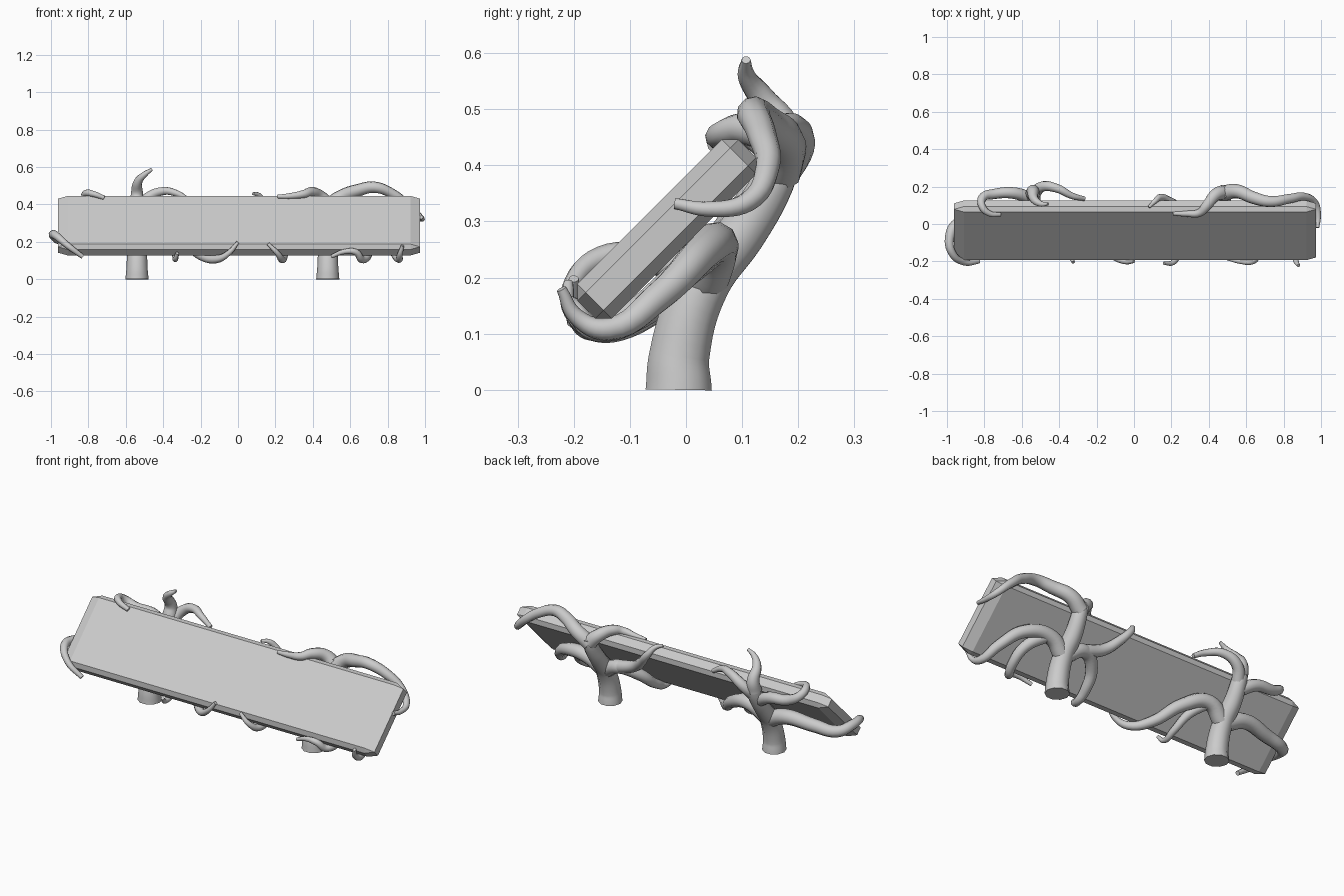
import bpy, math, bmesh
from mathutils import Matrix


def board():
    # tilted plate with chamfered edges (chamfer stretched along the length)
    bm = bmesh.new()
    bmesh.ops.create_cube(bm, size=2, matrix=Matrix.Diagonal((0.387, 0.203, 0.0435, 1)))
    bmesh.ops.bevel(bm, geom=bm.edges[:], offset=0.021, offset_type='OFFSET',
                    segments=1, affect='EDGES')
    bm.transform(Matrix.Translation((0.006, -0.034, 0.2865))
                 @ Matrix.Rotation(math.radians(45), 4, 'X')
                 @ Matrix.Diagonal((2.5, 1, 1, 1)))
    me = bpy.data.meshes.new("sign_board")
    bm.to_mesh(me)
    bm.free()
    bpy.context.collection.objects.link(bpy.data.objects.new("sign_board", me))


def tree(name, limbs):
    # each limb: start radius, end radius, path points
    cu = bpy.data.curves.new(name, 'CURVE')
    cu.dimensions = '3D'
    cu.bevel_depth = 1
    cu.bevel_resolution = 3
    cu.resolution_u = 6
    cu.use_fill_caps = True
    for r0, r1, pts in limbs:
        sp = cu.splines.new('BEZIER')
        sp.bezier_points.add(len(pts) - 1)
        for i, (bp, p) in enumerate(zip(sp.bezier_points, pts)):
            bp.co = p
            bp.handle_left_type = bp.handle_right_type = 'AUTO'
            bp.radius = r0 + (r1 - r0) * i / (len(pts) - 1)
    ob = bpy.data.objects.new(name, cu)
    bpy.context.collection.objects.link(ob)
    bpy.ops.object.select_all(action='DESELECT')
    ob.select_set(True)
    bpy.context.view_layer.objects.active = ob
    bpy.ops.object.convert(target='MESH')
    bpy.ops.object.shade_smooth_by_angle(angle=math.radians(50))


def trunk(x):
    return (0.062, 0.034, [(x, -0.013, 0), (x, -0.012, 0.06), (x, 0.03, 0.19),
                           (x - 0.005, 0.10, 0.28), (x, 0.155, 0.37), (x, 0.175, 0.43)])


board()

tree("left_support", [
    trunk(-0.54),
    # around the left end
    (0.045, 0.012, [(-0.54, 0.03, 0.19), (-0.66, 0.05, 0.24), (-0.82, 0.03, 0.225),
                    (-0.945, 0.0, 0.215), (-0.985, -0.07, 0.235), (-0.975, -0.15, 0.235),
                    (-0.91, -0.205, 0.18), (-0.83, -0.2, 0.12)]),
    # over the top edge to the left
    (0.035, 0.012, [(-0.54, 0.13, 0.33), (-0.64, 0.165, 0.385), (-0.75, 0.16, 0.40),
                    (-0.81, 0.14, 0.435), (-0.81, 0.09, 0.46), (-0.77, 0.055, 0.455),
                    (-0.715, 0.05, 0.435)]),
    # upright tip
    (0.04, 0.008, [(-0.54, 0.165, 0.40), (-0.54, 0.175, 0.46), (-0.535, 0.135, 0.52),
                   (-0.50, 0.108, 0.56), (-0.46, 0.107, 0.588)]),
    # loop to the right
    (0.034, 0.012, [(-0.54, 0.15, 0.36), (-0.49, 0.20, 0.43), (-0.41, 0.19, 0.47),
                    (-0.33, 0.15, 0.46), (-0.265, 0.135, 0.425)]),
    # long lower limb
    (0.045, 0.009, [(-0.54, 0.03, 0.19), (-0.43, 0.055, 0.26), (-0.30, 0.01, 0.215),
                    (-0.19, -0.09, 0.125), (-0.11, -0.17, 0.108), (-0.05, -0.2, 0.14),
                    (0.0, -0.2, 0.198)]),
    # short lower twig
    (0.028, 0.009, [(-0.43, 0.05, 0.255), (-0.365, -0.02, 0.20), (-0.335, -0.10, 0.13),
                    (-0.335, -0.17, 0.108), (-0.325, -0.205, 0.14)]),
])

tree("right_support", [
    trunk(0.48),
    # lower left hook
    (0.042, 0.009, [(0.48, 0.03, 0.19), (0.37, 0.06, 0.25), (0.28, 0.01, 0.21),
                    (0.245, -0.08, 0.135), (0.235, -0.155, 0.106), (0.21, -0.205, 0.14),
                    (0.16, -0.21, 0.19)]),
    # twig up to the top edge
    (0.035, 0.008, [(0.37, 0.06, 0.25), (0.26, 0.08, 0.29), (0.19, 0.12, 0.35),
                    (0.14, 0.142, 0.41), (0.11, 0.12, 0.45), (0.08, 0.09, 0.458)]),
    # over the top edge to the left
    (0.04, 0.010, [(0.48, 0.17, 0.40), (0.435, 0.155, 0.445), (0.39, 0.10, 0.465),
                   (0.35, 0.06, 0.455), (0.28, 0.055, 0.445), (0.21, 0.056, 0.442)]),
    # arch to the right end
    (0.042, 0.010, [(0.48, 0.165, 0.39), (0.55, 0.175, 0.44), (0.64, 0.14, 0.475),
                    (0.73, 0.12, 0.492), (0.83, 0.135, 0.455), (0.91, 0.145, 0.395),
                    (0.97, 0.11, 0.335), (0.985, 0.04, 0.322), (0.98, -0.02, 0.332)]),
    # lower right limb
    (0.045, 0.009, [(0.48, 0.03, 0.19), (0.58, 0.055, 0.255), (0.72, 0.03, 0.245),
                    (0.82, -0.05, 0.165), (0.86, -0.14, 0.108), (0.865, -0.195, 0.13),
                    (0.88, -0.222, 0.18)]),
    # curled lower twig
    (0.032, 0.010, [(0.6, 0.05, 0.255), (0.68, -0.02, 0.195), (0.69, -0.11, 0.125),
                    (0.66, -0.165, 0.108), (0.63, -0.2, 0.145), (0.57, -0.2, 0.148),
                    (0.50, -0.185, 0.122)]),
])
